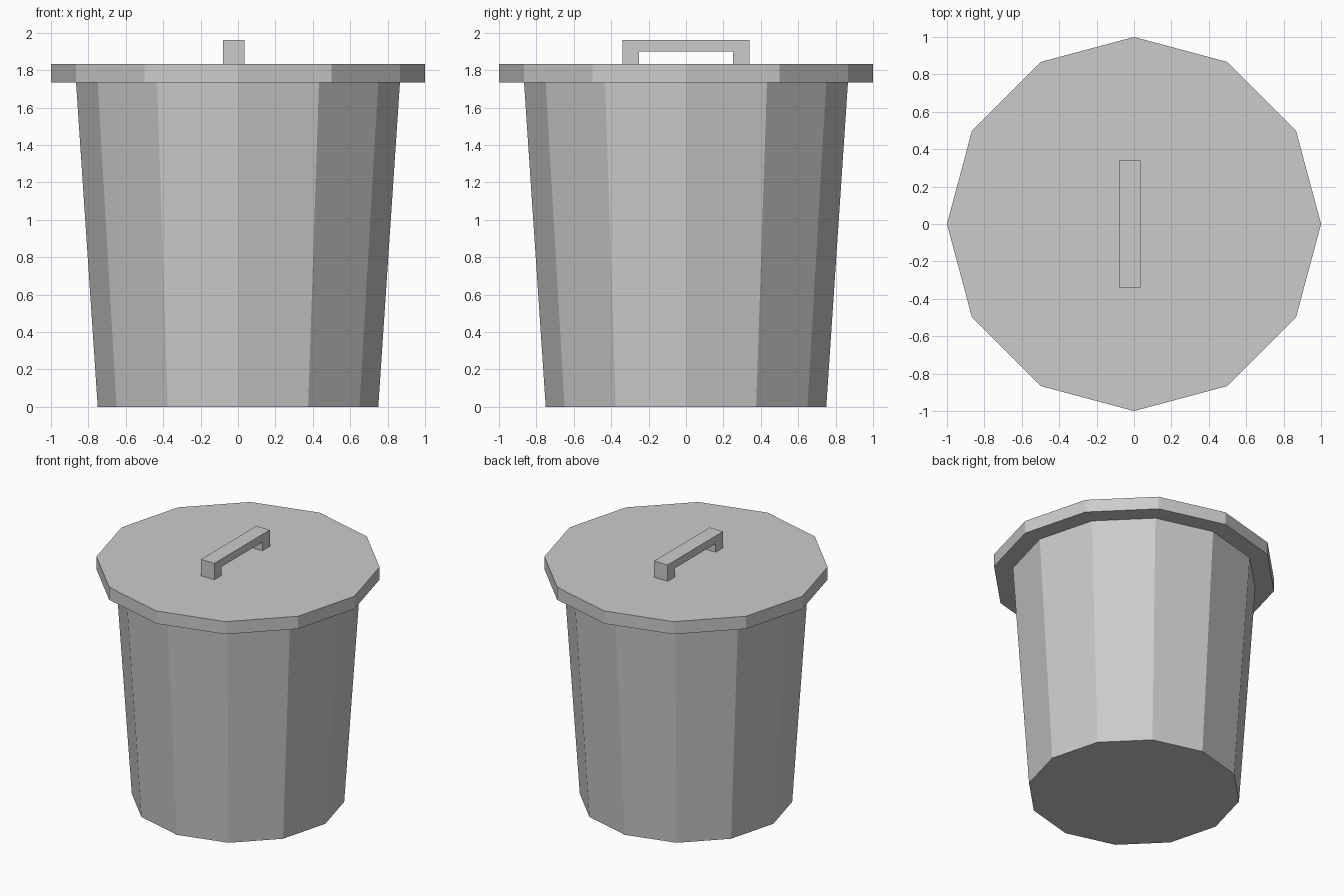
import bpy, bmesh

if "Cube" in bpy.data.objects:
    bpy.data.objects.remove(bpy.data.objects["Cube"])

SIDES = 12
Z_RIM, Z_LID, Z_TOP = 1.735, 1.833, 1.96


def finish(bm, name):
    bmesh.ops.recalc_face_normals(bm, faces=bm.faces)
    mesh = bpy.data.meshes.new(name)
    bm.to_mesh(mesh)
    bm.free()
    obj = bpy.data.objects.new(name, mesh)
    bpy.context.collection.objects.link(obj)
    return obj


def tapered_drum(name, r_bottom, r_top, z0, z1, open_top=False):
    bm = bmesh.new()
    bmesh.ops.create_cone(bm, cap_ends=True, cap_tris=False, segments=SIDES,
                          radius1=r_bottom, radius2=r_top, depth=z1 - z0)
    bmesh.ops.translate(bm, verts=bm.verts, vec=(0, 0, (z0 + z1) / 2))
    if open_top:
        caps = [f for f in bm.faces if f.calc_center_median().z > z1 - 1e-4]
        bmesh.ops.delete(bm, geom=caps, context='FACES_ONLY')
    return finish(bm, name)


# Tapered bin, its open mouth closed by the lid
tapered_drum("bin_body", 0.75, 0.866, 0, Z_RIM, open_top=True)

# Overhanging lid
tapered_drum("lid", 1.0, 1.0, Z_RIM, Z_LID)

# Bracket handle: half profile mirrored in y, extruded along x
half = [(0.25, 1.90), (0.25, Z_LID), (0.34, Z_LID), (0.34, Z_TOP)]
profile = half + [(-y, z) for y, z in reversed(half)]
bm = bmesh.new()
face = bm.faces.new([bm.verts.new((-0.08, y, z)) for y, z in profile])
ext = bmesh.ops.extrude_face_region(bm, geom=[face])
moved = [g for g in ext["geom"] if isinstance(g, bmesh.types.BMVert)]
bmesh.ops.translate(bm, verts=moved, vec=(0.115, 0, 0))
finish(bm, "lid_handle")
